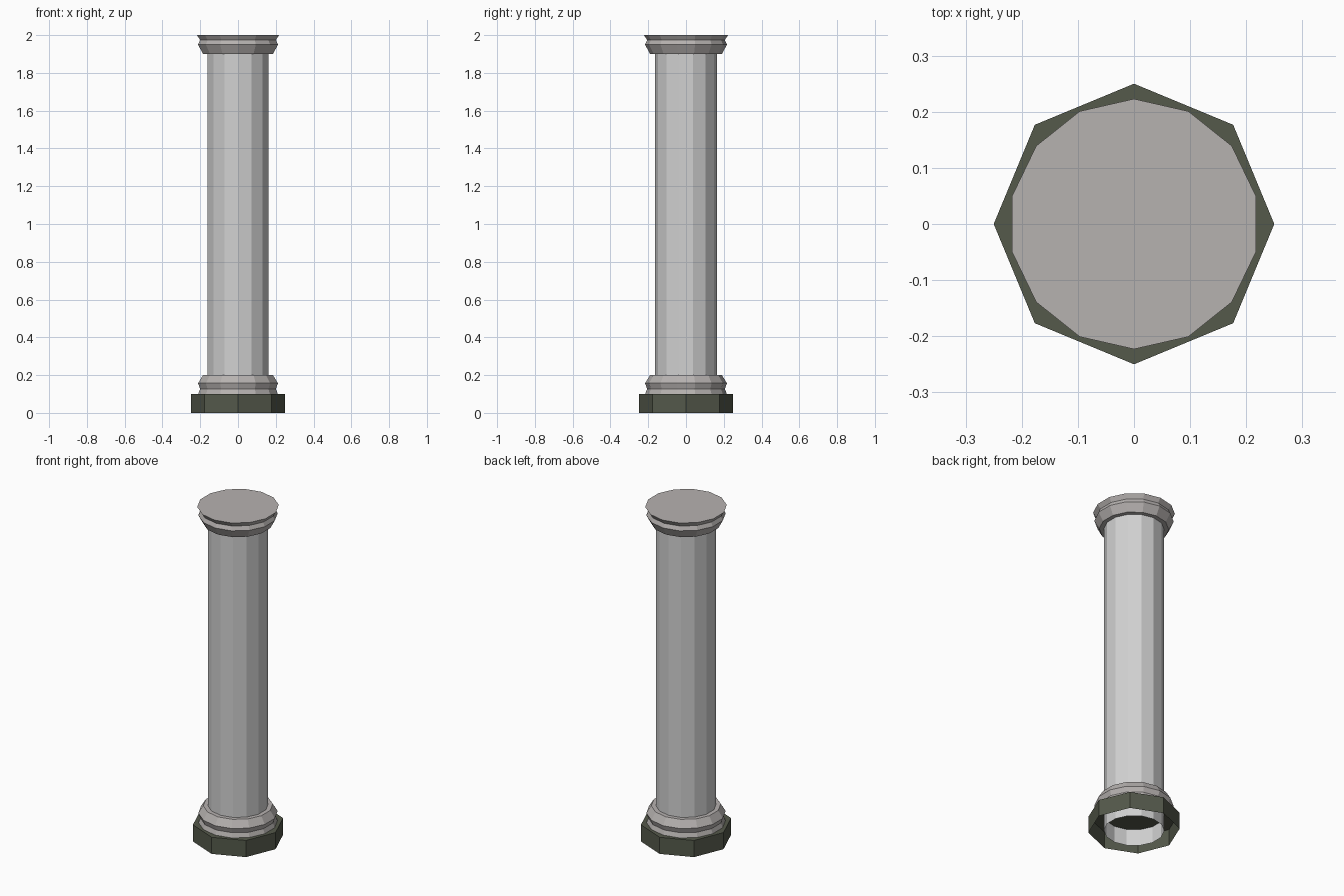
import bpy, bmesh, math

if "Cube" in bpy.data.objects:
    bpy.data.objects.remove(bpy.data.objects["Cube"])


def material(name, rgb):
    m = bpy.data.materials.new(name)
    m.diffuse_color = (*rgb, 1.0)
    m.use_nodes = True
    m.node_tree.nodes["Principled BSDF"].inputs["Base Color"].default_value = m.diffuse_color
    return m


stone = material("pale_grey_stone", (0.64, 0.64, 0.64))
trim = material("warm_grey_trim", (0.47, 0.445, 0.435))
dark = material("dark_green_grey", (0.089, 0.100, 0.070))


def lathe(name, profile, sides, mat, cap_top=False):
    """Stack flat-sided rings (radius, z) from bottom to top, open below."""
    bm = bmesh.new()
    rings = []
    for r, z in profile:
        ring = []
        for k in range(sides):
            a = math.pi / 2 + 2 * math.pi * k / sides
            ring.append(bm.verts.new((r * math.cos(a), r * math.sin(a), z)))
        rings.append(ring)
    for low, high in zip(rings, rings[1:]):
        for i in range(sides):
            j = (i + 1) % sides
            bm.faces.new((low[i], low[j], high[j], high[i]))
    if cap_top:
        bm.faces.new(rings[-1])
    mesh = bpy.data.meshes.new(name)
    bm.to_mesh(mesh)
    bm.free()
    mesh.materials.append(mat)
    ob = bpy.data.objects.new(name, mesh)
    bpy.context.collection.objects.link(ob)
    return ob


# octagonal plinth, open underneath
lathe("plinth", [(0.25, 0.0), (0.25, 0.1)], 8, dark, cap_top=True)

# fourteen-sided hollow shaft reaching down through the plinth
lathe("shaft", [(0.165, 0.0), (0.165, 1.9)], 14, stone)

# lower moulding with a flat ledge around the shaft
lathe("base_moulding",
      [(0.216, 0.1), (0.206, 0.127), (0.217, 0.157), (0.19, 0.2), (0.165, 0.2)],
      14, trim)

# upper moulding, closed by the flat top
lathe("capital",
      [(0.165, 1.9), (0.19, 1.9), (0.217, 1.95), (0.206, 1.974), (0.223, 2.0)],
      14, trim, cap_top=True)
